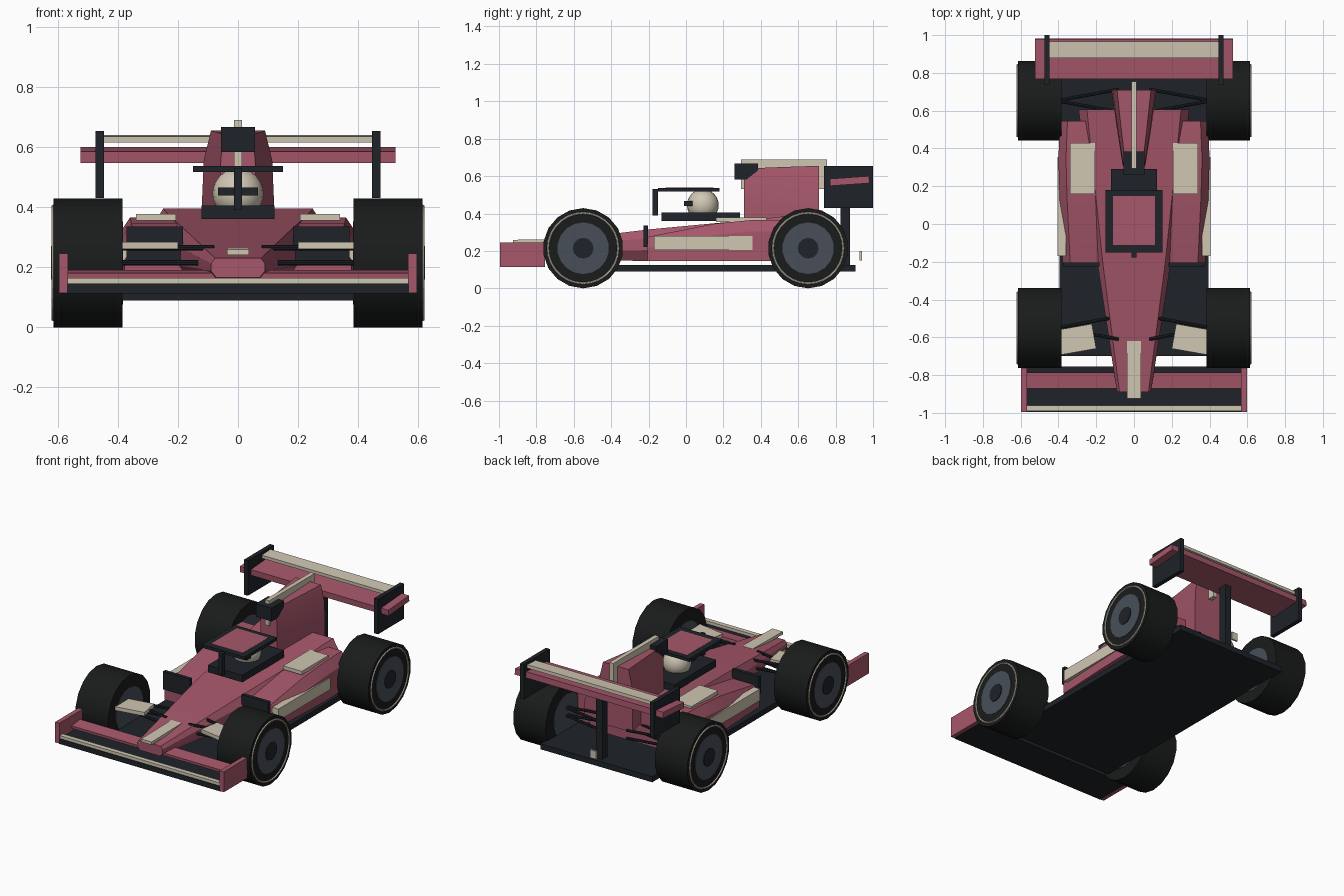
import bpy, bmesh, math
from mathutils import Vector

if "Cube" in bpy.data.objects:
    bpy.data.objects.remove(bpy.data.objects["Cube"])


def material(name, rgb):
    m = bpy.data.materials.new(name)
    m.diffuse_color = (*rgb, 1)
    m.use_nodes = True
    m.node_tree.nodes["Principled BSDF"].inputs["Base Color"].default_value = m.diffuse_color
    return m


PINK = material("rose_paint", (0.38, 0.095, 0.145))
DARK = material("carbon", (0.013, 0.017, 0.022))
CREAM = material("cream_paint", (0.63, 0.57, 0.45))
RUBBER = material("rubber", (0.010, 0.011, 0.011))
GREY = material("rim_grey", (0.065, 0.078, 0.098))


def add_mesh(name, bm, mat, smooth=None):
    bmesh.ops.recalc_face_normals(bm, faces=bm.faces[:])
    me = bpy.data.meshes.new(name)
    bm.to_mesh(me)
    bm.free()
    me.materials.append(mat)
    ob = bpy.data.objects.new(name, me)
    bpy.context.collection.objects.link(ob)
    if smooth:
        bpy.ops.object.select_all(action='DESELECT')
        ob.select_set(True)
        bpy.context.view_layer.objects.active = ob
        bpy.ops.object.shade_smooth_by_angle(angle=math.radians(smooth))
    return ob


def loft(name, rings, mat, smooth=None):
    bm = bmesh.new()
    loops = [[bm.verts.new(p) for p in r] for r in rings]
    n = len(loops[0])
    for a, b in zip(loops, loops[1:]):
        for i in range(n):
            j = (i + 1) % n
            bm.faces.new((a[i], a[j], b[j], b[i]))
    bm.faces.new(loops[0])
    bm.faces.new(loops[-1])
    return add_mesh(name, bm, mat, smooth)


def box(name, x, y, z, mat, tilt=0.0, yaw=0.0):
    """Box from min/max bounds, optionally turned about its centre."""
    lo, hi = Vector((x[0], y[0], z[0])), Vector((x[1], y[1], z[1]))
    bm = bmesh.new()
    bmesh.ops.create_cube(bm, size=1)
    bmesh.ops.scale(bm, vec=hi - lo, verts=bm.verts)
    ob = add_mesh(name, bm, mat)
    ob.location = (lo + hi) / 2
    ob.rotation_euler = (math.radians(tilt), 0, math.radians(yaw))
    return ob


def sbox(name, s, x, y, z, mat, **kw):
    """Box on side s (+1 right, -1 left)."""
    return box(name, sorted((s * x[0], s * x[1])), y, z, mat, **kw)


def rod(name, a, b, r, mat, sides=8, smooth=None):
    a, b = Vector(a), Vector(b)
    bm = bmesh.new()
    bmesh.ops.create_cone(bm, cap_ends=True, segments=sides, radius1=r, radius2=r,
                          depth=(b - a).length)
    ob = add_mesh(name, bm, mat, smooth)
    ob.location = (a + b) / 2
    ob.rotation_euler = (b - a).to_track_quat('Z', 'Y').to_euler()
    return ob


# Floor
box("floor", (-.395, .395), (-.70, .905), (.09, .125), DARK)

# Monocoque and nose
def hull(y, w, z0, z1):
    h = z1 - z0
    return [(-.8 * w, y, z0), (.8 * w, y, z0), (w, y, z0 + .35 * h), (w, y, z0 + .72 * h),
            (.85 * w, y, z1), (-.85 * w, y, z1), (-w, y, z0 + .72 * h), (-w, y, z0 + .35 * h)]

loft("monocoque", [hull(-.89, .09, .165, .23), hull(-.2, .195, .145, .315),
                   hull(.41, .27, .145, .372), hull(.605, .293, .145, .395)], PINK, 25)
box("nose_stripe", (-.037, .037), (-.925, -.62), (.243, .262), CREAM, tilt=1)

# Engine cover
def cover(y, w, z0, z1):
    return [(s * w * k, y, z0 + (z1 - z0) * t) for s, k, t in
            [(-1, 1, 0), (1, 1, 0), (1, 1, .4), (1, .95, .75), (1, .75, 1),
             (-1, .75, 1), (-1, .95, .75), (-1, 1, .4)]]

loft("engine_cover", [cover(.31, .06, .34, .64), cover(.5, .09, .30, .648),
                      cover(.71, .12, .26, .655)], PINK, 40)
box("spine_fin", (-.014, .014), (.295, .755), (.53, .69), CREAM)
box("camera_pod", (-.056, .056), (.26, .385), (.583, .667), DARK)

# Cockpit, driver helmet and head guard
box("cockpit_rim", (-.122, .122), (-.13, .29), (.36, .405), DARK)
bm = bmesh.new()
bmesh.ops.create_uvsphere(bm, u_segments=20, v_segments=12, radius=.085)
helmet = add_mesh("helmet", bm, CREAM, 60)
helmet.location = (0, .09, .445)
box("visor", (-.067, .067), (-.01, .035), (.439, .466), DARK)
box("guard_pillar", (-.013, .013), (-.178, -.15), (.39, .53), DARK)
for s in (-1, 1):
    sbox("guard_side", s, (.11, .15), (-.145, .18), (.517, .537), DARK)
box("guard_front", (-.15, .15), (-.17, -.107), (.517, .537), DARK).location.y += .02
box("guard_rear", (-.15, .15), (.145, .18), (.517, .537), DARK)
box("guard_panel", (-.112, .112), (-.11, .148), (.519, .538), PINK)

# Sidepods with panels and inlets
def pod(s, y, xo, z1):
    return [(s * x, y, z) for x, z in
            [(.14, .145), (xo, .145), (xo, z1 - .06), (xo - .04, z1), (.14, z1)]]

for s in (-1, 1):
    loft("sidepod", [pod(s, -.205, .378, .275), pod(s, .15, .395, .345),
                     pod(s, .35, .40, .365), pod(s, .545, .392, .365)], PINK, 25)
    sbox("sidepod_stripe", s, (.36, .405), (-.17, .355), (.205, .28), CREAM)
    sbox("sidepod_top_panel", s, (.207, .34), (.16, .43), (.355, .378), CREAM)
    sbox("sidepod_inlet", s, (.183, .372), (-.226, -.203), (.22, .335), DARK)
    sbox("brake_winglet", s, (.21, .41), (-.678, -.545), (.26, .284), CREAM, yaw=s * -10)

# Front wing
box("front_wing", (-.57, .57), (-.995, -.755), (.113, .145), DARK)
box("front_wing_lip", (-.57, .57), (-.99, -.96), (.143, .164), CREAM)
box("front_wing_flap", (-.57, .57), (-.87, -.785), (.168, .186), PINK, tilt=7)
for s in (-1, 1):
    sbox("front_endplate", s, (.567, .597), (-.995, -.755), (.115, .245), PINK)

# Rear wing, pillar and tail light
box("rear_wing", (-.525, .525), (.77, .98), (.555, .593), PINK, tilt=4)
box("rear_wing_flap", (-.45, .45), (.88, .967), (.617, .638), CREAM, tilt=3)
for s in (-1, 1):
    sbox("rear_endplate", s, (.447, .474), (.738, 1.0), (.43, .654), DARK)
box("rear_wing_pillar", (-.022, .022), (.825, .877), (.12, .57), DARK)
box("tail_light", (-.022, .022), (.928, .94), (.15, .20), CREAM)

# Wheels and suspension arms
for s in (-1, 1):
    for y in (-.55, .653):
        z = .2145
        tyre = rod("tyre", (s * .385, y, z), (s * .615, y, z), .2145, RUBBER, 18, 30)
        rod("rim", (s * .383, y, z), (s * .618, y, z), .138, GREY, 18, 30)
        rod("hub", (s * .39, y, z), (s * .623, y, z), .056, DARK, 12, 40)
        bpy.ops.mesh.primitive_torus_add(location=(s * .616, y, z), rotation=(0, math.pi / 2, 0),
                                         major_radius=.188, minor_radius=.006,
                                         major_segments=28, minor_segments=6)
        ring = bpy.context.object
        ring.name = "wheel_ring"
        ring.data.materials.append(CREAM)
        for h in (.215, .265):
            for d in (-.06, .06):
                rod("suspension_arm", (s * .41, y, h), (s * .08, y + d, h), .009, DARK)
